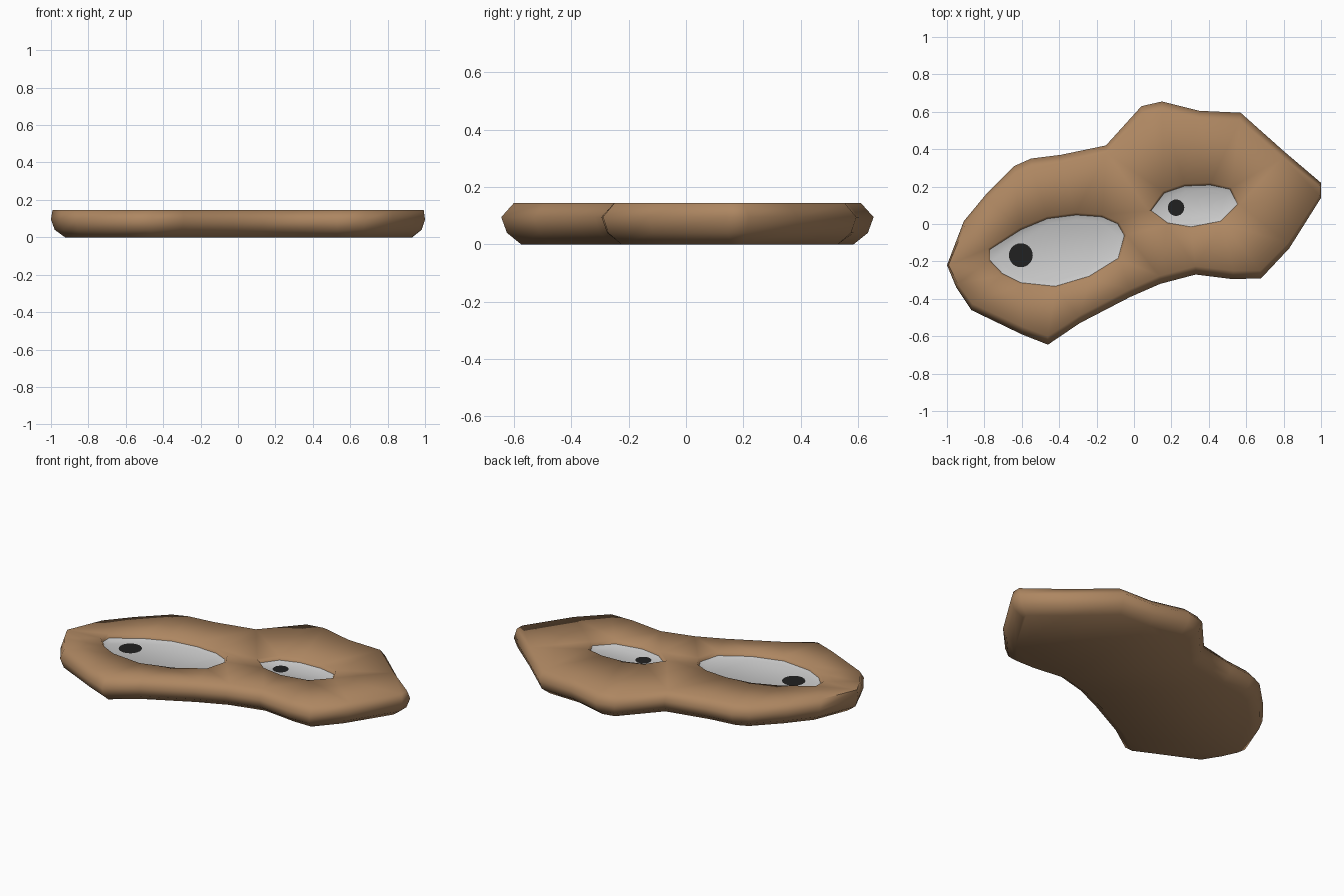
import bpy, bmesh, math
from mathutils import Vector

if "Cube" in bpy.data.objects:
    bpy.data.objects.remove(bpy.data.objects["Cube"])

OUTLINE = [(1, .22), (.57, .595), (.8, .39)][:1] + [
    (.8, .39), (.57, .595), (.35, .605), (.15, .655), (.04, .63), (-.15, .42), (-.39, .37),
    (-.55, .35), (-.64, .31), (-.79, .16), (-.91, .015), (-1, -.22), (-.95, -.34),
    (-.87, -.46), (-.6, -.59), (-.46, -.645), (-.29, -.53), (-.02, -.39), (.14, -.32),
    (.33, -.27), (.53, -.295), (.68, -.29), (.83, -.13), (1, .14)]
EYE_L = [(-.78, -.13), (-.78, -.2), (-.71, -.275), (-.61, -.325), (-.42, -.345), (-.235, -.29),
         (-.075, -.19), (-.04, -.06), (-.08, .01), (-.17, .05), (-.31, .06), (-.465, .04), (-.61, -.02)]
EYE_R = [(.08, .07), (.175, -.005), (.305, -.027), (.47, .005), (.565, .105), (.52, .195),
         (.41, .22), (.27, .215), (.155, .175)]


def material(name, rgb):
    m = bpy.data.materials.new(name)
    m.diffuse_color = (*rgb, 1)
    m.use_nodes = True
    m.node_tree.nodes["Principled BSDF"].inputs["Base Color"].default_value = m.diffuse_color
    return m


def inset(pts, dx, dy=None):
    """Move a counter-clockwise outline inwards, by dx and dy along the vertex normals."""
    dy = dx if dy is None else dy
    out = []
    for i, p in enumerate(pts):
        t = Vector(pts[(i + 1) % len(pts)]) - Vector(p)
        u = Vector(p) - Vector(pts[i - 1])
        d = (t.normalized() + u.normalized()).normalized()
        out.append((p[0] - d.y * dx, p[1] + d.x * dy))
    return out


def ring(bm, pts, z):
    return [bm.verts.new((x, y, z)) for x, y in pts]


def bridge(bm, a, b):
    for i in range(len(a)):
        j = (i + 1) % len(a)
        bm.faces.new((a[i], a[j], b[j], b[i]))


def finish(bm, name, mat, angle=75, fix=True):
    if fix:
        bmesh.ops.recalc_face_normals(bm, faces=bm.faces)
    me = bpy.data.meshes.new(name)
    bm.to_mesh(me)
    bm.free()
    ob = bpy.data.objects.new(name, me)
    bpy.context.collection.objects.link(ob)
    if mat:
        me.materials.append(mat)
    bpy.ops.object.select_all(action='DESELECT')
    ob.select_set(True)
    bpy.context.view_layer.objects.active = ob
    bpy.ops.object.shade_smooth_by_angle(angle=math.radians(angle))
    return ob


brown = material("brown", (.42, .24, .12))
black = material("black", (.015, .015, .015))
TOP, LIP, FLOOR = .145, .123, .113

# Slab: rounded side rings, flat underside, top face with two eye openings
bm = bmesh.new()
rings = [ring(bm, inset(OUTLINE, dx, dy), z) for dx, dy, z in
         ((.075, .07, 0), (.02, .02, .04), (0, 0, .095), (.008, .045, TOP))]
for a, b in zip(rings, rings[1:]):
    bridge(bm, a, b)
bm.faces.new(rings[0][::-1])
loops = [rings[-1]]
for eye in (EYE_L, EYE_R):
    rim = ring(bm, eye, TOP)
    lip = ring(bm, inset(eye, .012), LIP)
    bridge(bm, rim, lip)
    loops.append(rim)
edges = [bm.edges.get((l[i - 1], l[i])) for l in loops for i in range(len(l))]
edges += [bm.edges.new((l[i - 1], l[i])) for l in loops for i in range(len(l))
          if not bm.edges.get((l[i - 1], l[i]))]
bmesh.ops.triangle_fill(bm, edges=[e for e in edges if e], use_beauty=True, normal=(0, 0, 1))
finish(bm, "mask_slab", brown)

# Eyes: shallow grey dishes, each with a black pupil disc
for side, eye, px, py, r in (("left", EYE_L, -.605, -.167, .064), ("right", EYE_R, .225, .087, .044)):
    bm = bmesh.new()
    edge = ring(bm, inset(eye, .012), LIP)
    floor = ring(bm, inset(eye, .04), FLOOR)
    bridge(bm, edge, floor)
    bm.faces.new(floor)
    finish(bm, side + "_eye", None, fix=False)
    bm = bmesh.new()
    disc = [(px + r * math.cos(k * math.tau / 24), py + r * math.sin(k * math.tau / 24)) for k in range(24)]
    bm.faces.new(ring(bm, disc, FLOOR + .003))
    finish(bm, side + "_pupil", black, fix=False)
